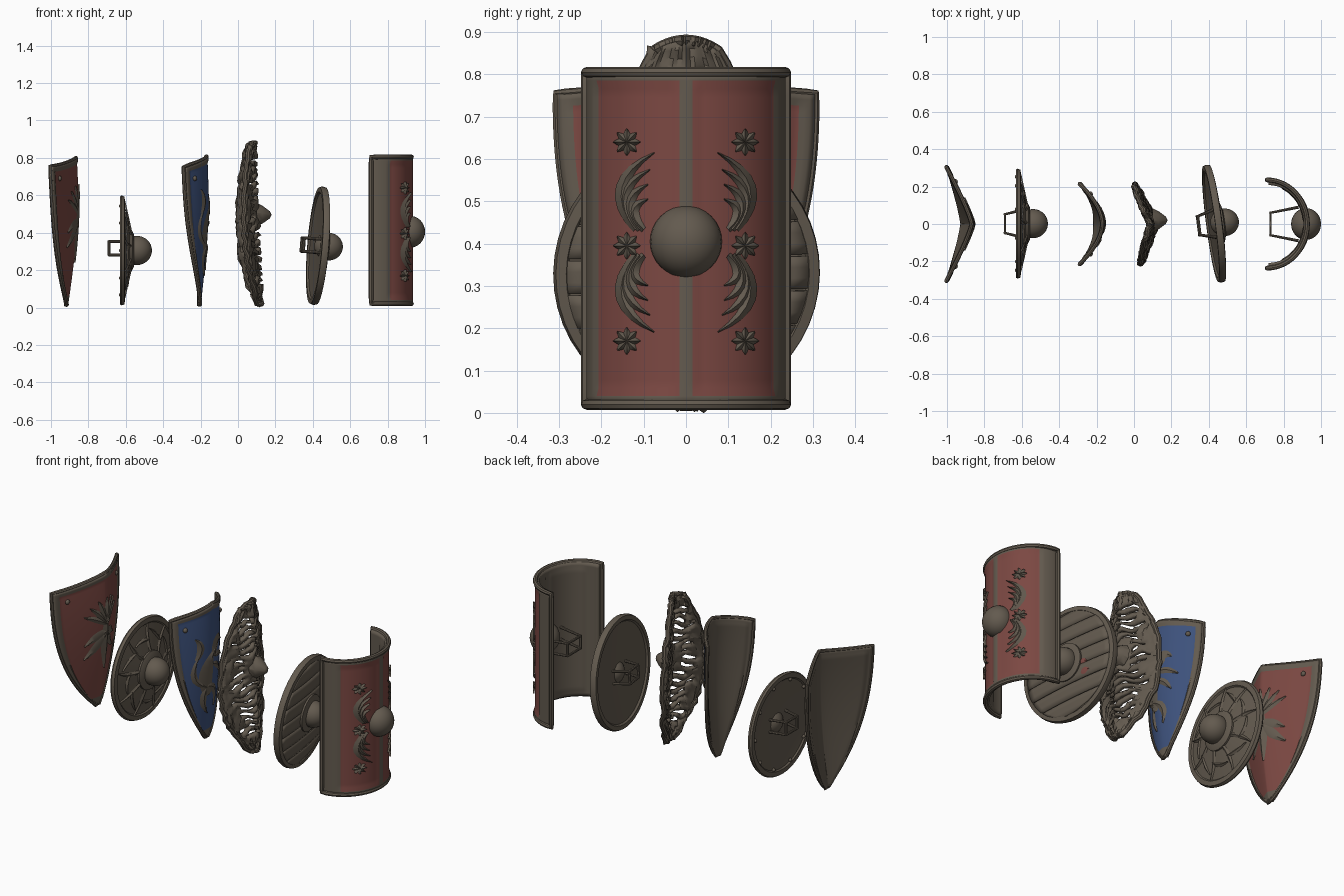
import bpy, bmesh, math, random
from math import sin, cos, pi
from mathutils import Matrix, Vector

if "Cube" in bpy.data.objects:
    bpy.data.objects.remove(bpy.data.objects["Cube"])
random.seed(4)

def material(name, rgb):
    m = bpy.data.materials.new(name)
    m.diffuse_color = (*rgb, 1)
    m.use_nodes = True
    m.node_tree.nodes["Principled BSDF"].inputs["Base Color"].default_value = m.diffuse_color
    return m

BROWN = material("weathered brown", (0.125, 0.103, 0.078))
RED = material("faded red", (0.20, 0.065, 0.055))
BLUE = material("dull blue", (0.047, 0.083, 0.20))

def finish(name, bm, mats):
    me = bpy.data.meshes.new(name)
    bm.to_mesh(me)
    bm.free()
    for m in mats:
        me.materials.append(m)
    o = bpy.data.objects.new(name, me)
    bpy.context.collection.objects.link(o)
    return o

def grid(name, fn, nu, nv, thick, mats=(BROWN,), rule=None, keep=None):
    """Curved sheet over u in -1..1, v in 0..1, thickened backwards."""
    bm = bmesh.new()
    vs = [[bm.verts.new(fn(2 * i / nu - 1, j / nv)) for i in range(nu + 1)] for j in range(nv + 1)]
    for j in range(nv):
        for i in range(nu):
            u, v = (2 * i + 1) / nu - 1, (j + 0.5) / nv
            if keep and not keep(u, j):
                continue
            f = bm.faces.new((vs[j][i], vs[j][i + 1], vs[j + 1][i + 1], vs[j + 1][i]))
            f.material_index = rule(u, v) if rule else 0
    o = finish(name, bm, mats)
    s = o.modifiers.new("thickness", 'SOLIDIFY')
    s.thickness, s.offset = thick, -1
    s.material_offset = s.material_offset_rim = len(mats) - 1
    return o

def tube(name, pts, r, cyclic=False):
    cu = bpy.data.curves.new(name, 'CURVE')
    cu.dimensions, cu.bevel_depth, cu.bevel_resolution = '3D', r, 2
    cu.use_fill_caps = True
    sp = cu.splines.new('POLY')
    sp.points.add(len(pts) - 1)
    for p, c in zip(sp.points, pts):
        p.co = (*c, 1)
    sp.use_cyclic_u = cyclic
    cu.materials.append(BROWN)
    o = bpy.data.objects.new(name, cu)
    bpy.context.collection.objects.link(o)
    bpy.ops.object.select_all(action='DESELECT')
    o.select_set(True)
    bpy.context.view_layer.objects.active = o
    bpy.ops.object.convert(target='MESH')
    return bpy.context.object

def rim(name, fn, r, back):
    """Tube running round the whole edge of a sheet."""
    n = 28
    path = [fn(-1, 1 - k / n) for k in range(n)] + [fn(2 * k / n - 1, 0) for k in range(n)]
    path += [fn(1, k / n) for k in range(n)] + [fn(1 - 2 * k / n, 1) for k in range(n)]
    pts = [Vector((x - back, y, z)) for x, y, z in path]
    pts = [p for k, p in enumerate(pts) if (p - pts[k - 1]).length > 0.002]
    return tube(name, pts, r, True)

def blades(name, surf, items, lift=0.009, mat=BROWN):
    """Tapered ridged strips laid on a surface: (start, bend, tip, half width) in y, z."""
    bm = bmesh.new()
    n = 8
    for a, b, c, w in items:
        a, b, c = Vector(a), Vector(b), Vector(c)
        rows = []
        for k in range(n + 1):
            t = k / n
            p = a * (1 - t) ** 2 + b * 2 * t * (1 - t) + c * t * t
            d = ((b - a) * (1 - t) + (c - b) * t).normalized()
            s = Vector((-d.y, d.x)) * w * sin(pi * (0.15 + 0.82 * t))
            rows.append([bm.verts.new((surf(q.x, q.y) + h, q.x, q.y))
                         for q, h in ((p - s, 0.002), (p, lift), (p + s, 0.002))])
        for r0, r1 in zip(rows, rows[1:]):
            for m in (0, 1):
                bm.faces.new((r0[m], r1[m], r1[m + 1], r0[m + 1]))
    return finish(name, bm, [mat])

def ball(name, loc, scale):
    bm = bmesh.new()
    bmesh.ops.create_uvsphere(bm, u_segments=28, v_segments=16, radius=1)
    bmesh.ops.transform(bm, matrix=Matrix.Translation(loc) @ Matrix.Diagonal((*scale, 1)), verts=bm.verts)
    return finish(name, bm, [BROWN])

def lathe(name, profile, n=48):
    """Turn (radius, x) points around the x axis."""
    bm = bmesh.new()
    vs = [bm.verts.new((x, 0, r)) for r, x in profile]
    es = [bm.edges.new(e) for e in zip(vs, vs[1:])]
    bmesh.ops.spin(bm, geom=vs + es, cent=(0, 0, 0), axis=(1, 0, 0), angle=2 * pi, steps=n)
    bmesh.ops.remove_doubles(bm, verts=bm.verts, dist=0.0005)
    bmesh.ops.recalc_face_normals(bm, faces=bm.faces)
    return finish(name, bm, [BROWN])

def handle(name, xb, xa, yb, ya, zc):
    """Two bent bars joined by uprights behind the shield."""
    parts = [tube(name + "_bar", [(xa, -ya, z), (xb, -yb, z), (xb, yb, z), (xa, ya, z)], 0.008)
             for z in (zc - 0.036, zc + 0.036)]
    parts += [tube(name + "_upright", [(xb, y, zc - 0.04), (xb, y, zc + 0.04)], 0.008) for y in (-yb, yb)]
    return parts

def place(objs, m):
    for o in objs:
        o.matrix_world = m @ o.matrix_world

# --- two pointed shields, one creased and one rounded ---
def heater(name, paint, w, x0, bulge, depth, p, zc, rise, q):
    def surf(y, z):
        return x0 + bulge * sin(min(z / 0.6, 1.4) * pi / 2) - depth * (abs(y) / w) ** p
    def fn(u, v):
        y = u * (0.012 + (w - 0.012) * (1 - (1 - v) ** 2.4) ** 0.9)
        z = 0.015 + v * (zc + rise * (1 - abs(u)) ** q - 0.015)
        edge = abs(u) > 0.9 or v > 0.96
        return (surf(y, z) + (0.006 if edge else 0), y, z)
    border = lambda u, v: int(abs(u) > 0.88 or v > 0.955 or v < 0.07)
    grid(name + "_body", fn, 48, 48, 0.02, (paint, BROWN), border)
    rim(name + "_rim", fn, 0.011, 0.011)
    for y in (-1, 1):
        ball(name + "_stud", (surf(y * w * 0.74, 0.69), y * w * 0.74, 0.69), (0.012, 0.014, 0.014))
    return surf

red_surf = heater("red_shield", RED, 0.305, -0.91, 0.055, 0.14, 1.2, 0.755, 0.045, 1.5)
fan = [((0, 0.5), (0.07 * sin(a), 0.5 + 0.1 * cos(a)), (0.16 * sin(a), 0.5 + 0.16 * cos(a)), 0.016)
       for a in [k * 0.36 for k in range(-3, 4)]]
low = [((0, 0.46), (s * 0.06, z + 0.05), (s * 0.13, z), 0.025) for s in (-1, 1) for z in (0.32, 0.4)]
blades("red_shield_emblem", red_surf, fan + low + [((0, 0.52), (0, 0.4), (0, 0.24), 0.035)])

blue_surf = heater("blue_shield", BLUE, 0.215, -0.20, 0.042, 0.125, 1.8, 0.75, 0.058, 0.8)
blades("blue_shield_beast", blue_surf, [
    ((-0.03, 0.28), (-0.08, 0.42), (0, 0.54), 0.045), ((0, 0.5), (0.02, 0.63), (0.09, 0.57), 0.034),
    ((0, 0.5), (0.06, 0.51), (0.12, 0.46), 0.018), ((-0.01, 0.46), (0.05, 0.44), (0.08, 0.38), 0.018),
    ((-0.05, 0.34), (0.06, 0.31), (0.02, 0.2), 0.022), ((-0.05, 0.32), (-0.08, 0.25), (-0.03, 0.17), 0.02),
    ((-0.05, 0.33), (-0.16, 0.38), (-0.1, 0.52), 0.016), ((-0.11, 0.5), (-0.06, 0.58), (-0.12, 0.63), 0.02)])

# --- round shield with cone face and petal ridges ---
cone = lambda y, z: 0.066 - 0.22 * math.hypot(y, z)
parts = [lathe("cone_shield_body", [(0, 0.035), (0.255, -0.004), (0.262, -0.012), (0.288, -0.012), (0.294, -0.002),
                                    (0.288, 0.013), (0.262, 0.016), (0.255, 0.009), (0.1, 0.044), (0, 0.062)]),
         lathe("cone_shield_collar", [(0, 0.03), (0.11, 0.036), (0.11, 0.052), (0.085, 0.064), (0, 0.07)]),
         ball("cone_shield_boss", (0.08, 0, 0), (0.08, 0.078, 0.078))]
ridges = []
for k in range(9):
    a = k * 2 * pi / 9
    pol = lambda r, t: (r * cos(a + t), r * sin(a + t))
    ridges += [(pol(0.08, 0), pol(0.17, 0.25), pol(0.265, 0.1), 0.012),
               (pol(0.17, 0.12), pol(0.2, 0.4), pol(0.2 + 0.03 * (k % 2), 0.75), 0.01)]
parts.append(blades("cone_shield_ridges", cone, ridges, 0.01))
parts += [ball("cone_shield_rivet", (-0.008, 0.25 * cos(k * pi / 5), 0.25 * sin(k * pi / 5)), (0.009, 0.01, 0.01))
          for k in range(10)]
parts += handle("cone_shield_grip", -0.07, 0.03, 0.05, 0.075, 0.012)
place(parts, Matrix.Translation((-0.62, 0.002, 0.305)))

# --- long gnarled shield with open slits ---
def bone_surf(y, z):
    return 0.115 - 0.08 * y - 0.085 * abs(y) / 0.21 - 0.04 * (z - 0.45)
def half(v):
    return 0.03 + 0.183 * max(0, sin(pi * min(1, v * 0.93) ** 0.88)) ** 0.85
rows = 44
slit = [random.uniform(0.45, 0.82) for _ in range(rows)]
def bone(u, v):
    y = u * half(v)
    z = 0.02 + v * 0.86 + 0.014 * sin(7 * u + 19 * v) * min(1, 6 * v * (1 - v)) - 0.025 * v * u * u
    return (bone_surf(y, z) + random.uniform(-0.009, 0.009), y, z)
def solid(u, j):
    return abs(u) > slit[j] or j % 2 == 0 or j < 4 or j > 40 or (abs(u) < 0.3 and 20 < j < 29)
grid("slit_shield_body", bone, 20, rows, 0.025, keep=solid)
rim("slit_shield_rim", bone, 0.014, 0.012)
spike = lathe("slit_shield_spike", [(0, -0.02), (0.065, -0.015), (0.05, 0.015), (0.02, 0.055), (0, 0.065)], 9)
place([spike], Matrix.Translation((0.115, 0.02, 0.495)))

# --- tilted round plank shield ---
dome = lambda y, z: 0.034 - 0.02 * (y * y + z * z) / 0.1
parts = [lathe("plank_shield_body", [(0, 0.008), (0.28, -0.01), (0.288, -0.02), (0.312, -0.02), (0.318, -0.005),
                                     (0.314, 0.015), (0.29, 0.019), (0.284, 0.012), (0, 0.028)]),
         lathe("plank_shield_collar", [(0, 0.02), (0.105, 0.025), (0.105, 0.042), (0.08, 0.05), (0, 0.055)]),
         ball("plank_shield_boss", (0.055, 0, 0), (0.077, 0.074, 0.074))]
for k in range(7):
    z0, off = -0.287 + k * 0.082, random.uniform(-0.002, 0.003)
    def plank(u, v, z0=z0, off=off):
        z = z0 + v * 0.077
        y = u * math.sqrt(max(0.0004, 0.289 ** 2 - z * z))
        return (dome(y, z) + off, y, z + 0.006 * u)
    parts.append(grid("plank", plank, 16, 3, 0.014))
parts.append(blades("plank_shield_paint", dome, [((0.1, -0.1), (0.12, -0.08), (0.15, -0.09), 0.02),
                                                 ((0.09, -0.03), (0.12, -0.03), (0.14, -0.04), 0.015)], 0.006, RED))
parts += handle("plank_shield_grip", -0.085, 0.005, 0.05, 0.075, 0)
place(parts, Matrix.Translation((0.43, 0.002, 0.33)) @ Matrix.Rotation(math.atan(0.13), 4, 'Z')
      @ Matrix.Rotation(math.atan(0.08), 4, 'Y'))

# --- tall curved shield with winged emblem ---
def tall_surf(y, z):
    return 0.72 + 0.21 * math.sqrt(max(0, 1 - (y / 0.234) ** 2))
def framed(u, v):
    return int(abs(u) > 0.72 or abs(u) < 0.055 or v < 0.035 or v > 0.965)
def tall(u, v):
    a = u * pi / 2
    k = 1.025 if framed(u, v) else 1
    return (0.72 + 0.21 * cos(a) * k, 0.23 * sin(a) * k, 0.02 + 0.785 * v)
grid("tall_shield_body", tall, 48, 40, 0.028, (RED, BROWN), framed)
rim("tall_shield_rim", tall, 0.013, 0.008)
ball("tall_shield_boss", (0.92, 0, 0.405), (0.08, 0.085, 0.085))
emblem = []
for sy in (-1, 1):
    for sz in (-1, 1):
        pt = lambda y, dz: (sy * y, 0.403 + sz * dz)
        for y0, yc, zc, yt, zt in ((0.12, 0.205, 0.14, 0.075, 0.212), (0.12, 0.19, 0.12, 0.085, 0.172),
                                   (0.11, 0.17, 0.1, 0.09, 0.137), (0.1, 0.155, 0.08, 0.09, 0.102)):
            emblem.append((pt(y0, 0.03), pt(yc, zc), pt(yt, zt), 0.015))
    for z in (0.17, 0.395, 0.64):
        emblem += [((sy * 0.14, z), (sy * 0.14 + 0.016 * cos(k * pi / 4), z + 0.016 * sin(k * pi / 4)),
                    (sy * 0.14 + 0.032 * cos(k * pi / 4), z + 0.032 * sin(k * pi / 4)), 0.009) for k in range(8)]
blades("tall_shield_emblem", tall_surf, emblem, 0.013)
handle("tall_shield_grip", 0.73, 0.88, 0.06, 0.09, 0.405)

# --- smooth shading with sharp edges kept ---
bpy.ops.object.select_all(action='DESELECT')
for o in bpy.context.scene.objects:
    o.select_set(True)
    bpy.context.view_layer.objects.active = o
bpy.ops.object.shade_smooth_by_angle(angle=0.6)
